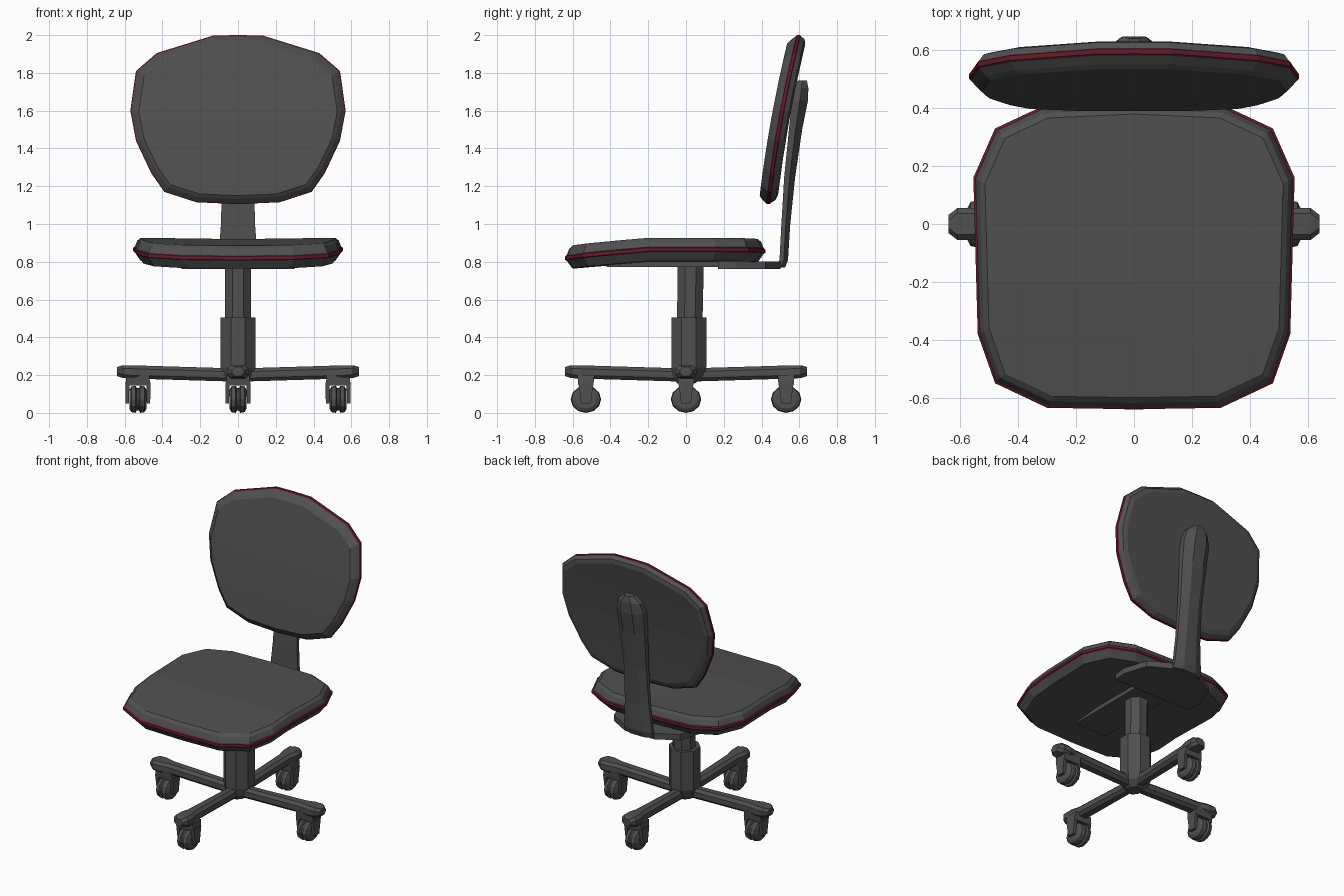
import bpy, bmesh, math
from mathutils import Vector

if "Cube" in bpy.data.objects:
    bpy.data.objects.remove(bpy.data.objects["Cube"])


def material(name, rgb):
    m = bpy.data.materials.new(name)
    m.diffuse_color = (*rgb, 1)
    m.use_nodes = True
    m.node_tree.nodes["Principled BSDF"].inputs["Base Color"].default_value = m.diffuse_color
    return m


GRAY = material("charcoal", (0.08, 0.08, 0.08))
RED = material("dark red piping", (0.12, 0.013, 0.025))


def finish(name, bm):
    bmesh.ops.recalc_face_normals(bm, faces=bm.faces[:])
    me = bpy.data.meshes.new(name)
    bm.to_mesh(me)
    bm.free()
    me.materials.append(GRAY)
    me.materials.append(RED)
    ob = bpy.data.objects.new(name, me)
    bpy.context.collection.objects.link(ob)
    return ob


def loft(rings, red=()):
    """Skin a stack of rings, cap the ends; spans listed in red get the piping colour."""
    bm = bmesh.new()
    vs = [[bm.verts.new(p) for p in r] for r in rings]
    n = len(rings[0])
    for k in range(len(rings) - 1):
        for i in range(n):
            j = (i + 1) % n
            f = bm.faces.new((vs[k][i], vs[k][j], vs[k + 1][j], vs[k + 1][i]))
            f.material_index = 1 if k in red else 0
    bm.faces.new(vs[0][::-1])
    bm.faces.new(vs[-1])
    return bm


def mirrored(half):
    return half + [(-x, y) for x, y in reversed(half) if x > 0.001]


def cut(bm, co, no):
    geom = bm.verts[:] + bm.edges[:] + bm.faces[:]
    bmesh.ops.bisect_plane(bm, geom=geom, plane_co=co, plane_no=no)


def cushion(half, center, size, layers, red):
    """Rings of a cushion: outline shrunk by each layer's inset, at each layer's height."""
    rings = []
    for inset, h in layers:
        sx, sy = 1 - inset / size[0], 1 - inset / size[1]
        rings.append([Vector((x * sx, center + (y - center) * sy, h))
                      for x, y in mirrored(half)])
    return loft(rings, red)


# Seat: padded slab with piping, front edge drooping
bm = cushion([(0, -.64), (.30, -.635), (.48, -.55), (.54, -.38), (.555, .16),
              (.48, .33), (.32, .405), (0, .42)], -.11, (.555, .53),
             [(.04, .798), (.008, .843), (0, .848), (0, .866), (.008, .871),
              (.022, .905), (.04, .92)], (1, 2, 3))
for y in (-.2, -.42):
    cut(bm, (0, y, 0), (0, 1, 0))
cut(bm, (0, 0, 0), (1, 0, 0))
for v in bm.verts:
    droop = max(0, (-.2 - v.co.y) / .44)
    v.co.z += -.038 * droop + .008 * (v.co.x / .55) ** 2
finish("seat", bm)

# Backrest: same construction, stood up and bent backwards
bm = cushion([(0, 1.105), (.22, 1.115), (.39, 1.17), (.46, 1.27), (.54, 1.44),
              (.57, 1.6), (.54, 1.81), (.43, 1.905), (.13, 1.998), (0, 2.0)],
             1.555, (.57, .447),
             [(.045, -.05), (.028, -.037), (.006, -.013), (0, -.008), (0, .008),
              (.006, .013), (.022, .037), (.05, .047)], (2, 3, 4))
for z in (1.35, 1.55, 1.75):
    cut(bm, (0, z, 0), (0, 1, 0))
for v in bm.verts:
    x, z, h = v.co
    t = z - 1.15
    v.co = (x, .44 + .12 * t + .075 * t * t + h, z)
finish("backrest", bm)

# Upright support bar behind the backrest: (z, front y, back y, half width)
rings = []
for z, yf, yb, w in [(.77, .48, .525, .11), (.81, .495, .54, .105),
                     (1.0, .505, .552, .09), (1.25, .52, .578, .085),
                     (1.5, .545, .615, .095), (1.65, .56, .645, .1),
                     (1.72, .575, .648, .08), (1.76, .59, .64, .035)]:
    ym = yf * .5 + yb * .5
    rings.append([(-w, yf, z), (w, yf, z), (w, ym, z), (w * .45, yb, z),
                  (-w * .45, yb, z), (-w, ym, z)])
finish("back_support", loft(rings))


def plate(name, half, z0, z1):
    finish(name, loft([[(x, y, z) for x, y in mirrored(half)] for z in (z0, z1)]))


# Plates under the seat
plate("support_bracket", [(.29, .17), (.30, .26), (.25, .42), (.11, .50)], .762, .802)
plate("seat_plate", [(.12, -.42), (.12, .22)], .772, .81)


# Column: two octagonal sleeves
def octagon(r, y, z):
    a = math.pi / 8
    return [(r * math.cos(a + i * math.pi / 4), y + r * math.sin(a + i * math.pi / 4), z)
            for i in range(8)]


finish("column_lower", loft([octagon(.05, 0, .155), octagon(.085, .01, .19),
                             octagon(.1, .015, .24), octagon(.1, .015, .505)]))
finish("column_upper", loft([octagon(.073, .02, .48), octagon(.075, .025, .79)]))


# Base: four bars with chamfered octagonal section
def arm(angle, name):
    rings = []
    for r, w, z0, z1 in [(0, .035, .165, .235), (.5, .042, .18, .25), (.56, .055, .18, .252),
                         (.61, .055, .185, .252), (.64, .032, .195, .243)]:
        c = .018
        sec = [(-w, z0 + c), (-w + c, z0), (w - c, z0), (w, z0 + c),
               (w, z1 - c), (w - c, z1), (-w + c, z1), (-w, z1 - c)]
        ca, sa = math.cos(angle), math.sin(angle)
        rings.append([(r * ca - s * sa, r * sa + s * ca, z) for s, z in sec])
    finish(name, loft(rings))


def x_disc(cx, cy, cz, stations, n=12):
    """Rings around the x axis: list of (x offset, radius)."""
    return [[(cx + dx, cy + r * 1.12 * math.cos(2 * math.pi * i / n),
              cz + r * math.sin(2 * math.pi * i / n)) for i in range(n)]
            for dx, r in stations]


def box(cx, cy, z0, z1, w0, w1, d0, d1):
    return [[(cx + sx * w, cy + sy * d, z) for sx, sy in
             ((-1, -1), (1, -1), (1, 1), (-1, 1))]
            for z, w, d in ((z0, w0, d0), (z1, w1, d1))]


# Casters: wheel, fork cheeks and crown, all rolling along y
def caster(cx, cy, name):
    finish(name + "_wheel", loft(x_disc(cx, cy, .072, [
        (-.045, .05), (-.035, .068), (-.012, .072), (-.006, .06), (.006, .06),
        (.012, .072), (.035, .068), (.045, .05)])))
    finish(name + "_crown", loft(box(cx, cy, .145, .2, .066, .06, .04, .045)))
    for s in (-1, 1):
        finish(name + ("_fork_right" if s > 0 else "_fork_left"),
               loft(box(cx + s * .056, cy, .05, .16, .009, .011, .025, .04)))


for k, side in enumerate(("right", "back", "left", "front")):
    a = k * math.pi / 2
    arm(a, side + "_base_arm")
    caster(round(.53 * math.cos(a), 3), round(.53 * math.sin(a), 3), side + "_caster")
